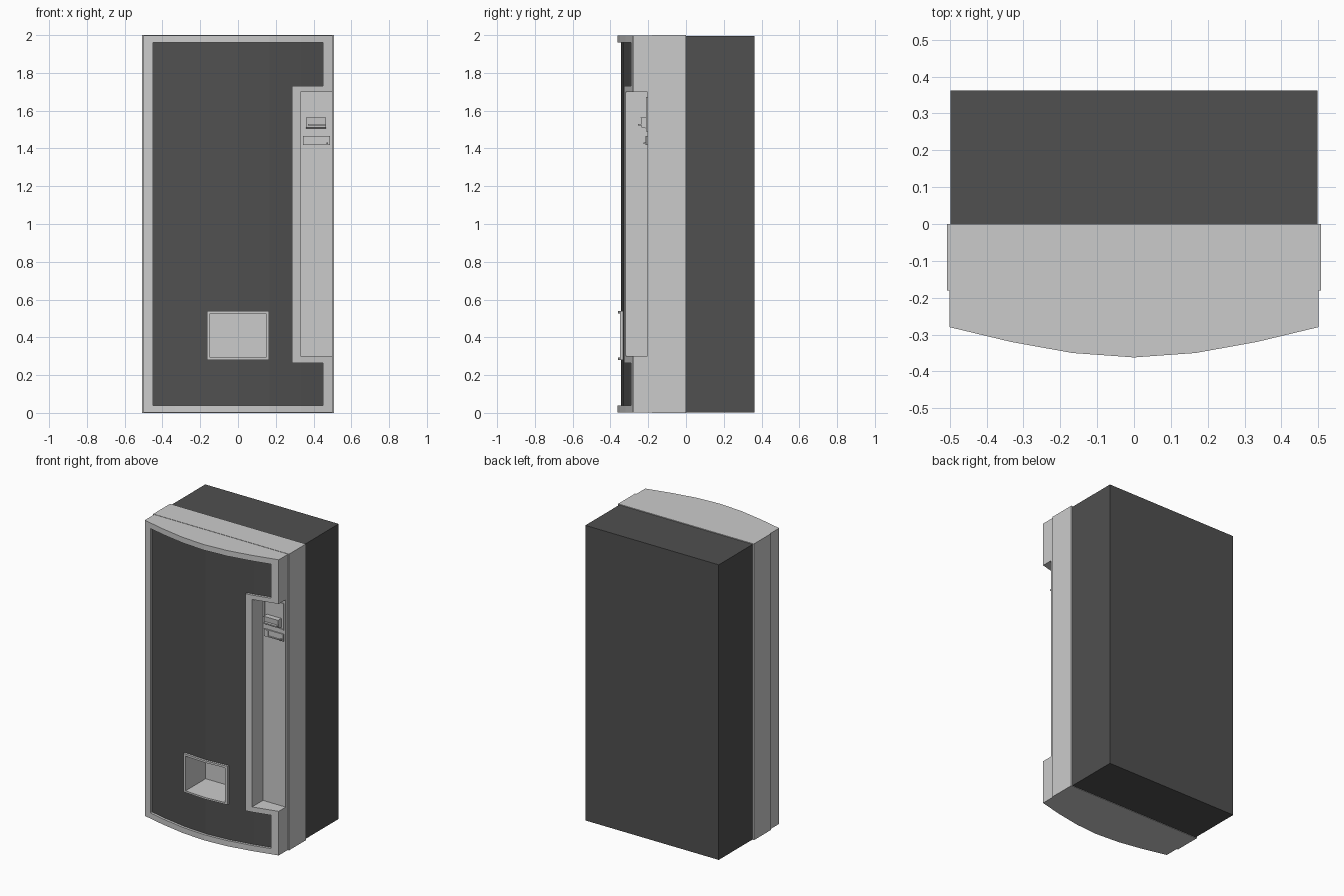
import bpy, bmesh

if "Cube" in bpy.data.objects:
    bpy.data.objects.remove(bpy.data.objects["Cube"])

dark = bpy.data.materials.new("dark_grey")
dark.diffuse_color = (0.08, 0.08, 0.08, 1)
dark.use_nodes = True
dark.node_tree.nodes["Principled BSDF"].inputs["Base Color"].default_value = dark.diffuse_color


def extrude(name, base, vec, mat=None):
    """Solid made by sweeping a closed 3D outline along a vector."""
    bm = bmesh.new()
    face = bm.faces.new([bm.verts.new(p) for p in base])
    ret = bmesh.ops.extrude_face_region(bm, geom=[face])
    bmesh.ops.translate(bm, vec=vec,
                        verts=[v for v in ret["geom"] if isinstance(v, bmesh.types.BMVert)])
    bmesh.ops.recalc_face_normals(bm, faces=bm.faces)
    me = bpy.data.meshes.new(name)
    bm.to_mesh(me)
    bm.free()
    ob = bpy.data.objects.new(name, me)
    bpy.context.collection.objects.link(ob)
    if mat:
        me.materials.append(mat)
    return ob


def box(name, x0, x1, y0, y1, z0, z1, mat=None):
    return extrude(name, [(x0, y0, z0), (x1, y0, z0), (x1, y1, z0), (x0, y1, z0)],
                   (0, 0, z1 - z0), mat)


def bowed(name, offset, back, z0, z1, mat=None):
    """Slab with the faceted curved front, shifted back by offset."""
    half = [(0.5, -0.28), (0.333, -0.32), (0.167, -0.35)]
    curve = [(-x, y) for x, y in half] + [(0, -0.362)] + half[::-1]
    pts = [(x, y + offset, z0) for x, y in curve] + [(0.5, back, z0), (-0.5, back, z0)]
    return extrude(name, pts, (0, 0, z1 - z0), mat)


def boolean(ob, op, cutter):
    cutter.hide_render = True
    mod = ob.modifiers.new("cut", "BOOLEAN")
    mod.operation, mod.solver, mod.object = op, "EXACT", cutter
    bpy.context.view_layer.objects.active = ob
    bpy.ops.object.modifier_apply(modifier=mod.name)
    bpy.data.objects.remove(cutter)


def panel_outline():
    pts = [(-0.45, 0.04), (0.45, 0.04), (0.45, 0.265), (0.285, 0.265),
           (0.285, 1.73), (0.45, 1.73), (0.45, 1.96), (-0.45, 1.96)]
    return extrude("cutter", [(x, -0.5, z) for x, z in pts], (0, 0.25, 0))


# cabinet and the collar behind the door
box("cabinet", -0.498, 0.498, 0, 0.362, 0.003, 1.995, dark)
collar = box("door_collar", -0.507, 0.507, -0.18, 0, 0, 2)

# curved door with a panel recess and a control bay open to the right
door = bowed("door_frame", 0, -0.18, 0.002, 1.998)
boolean(door, "DIFFERENCE", panel_outline())
boolean(door, "DIFFERENCE", box("cutter", 0.33, 0.6, -0.5, -0.205, 0.3, 1.7))

# dark front panel, set slightly back
panel = bowed("front_panel", 0.017, -0.24, 0, 2, dark)
boolean(panel, "INTERSECT", panel_outline())

# delivery hatch: open tray passing through panel, door and collar
for ob in (panel, door, collar):
    boolean(ob, "DIFFERENCE", box("cutter", -0.155, 0.155, -0.5, -0.125, 0.285, 0.535))
hatch = bowed("delivery_hatch", 0.002, -0.12, 0, 2)
boolean(hatch, "INTERSECT", box("cutter", -0.165, 0.165, -0.5, -0.1, 0.28, 0.54))
boolean(hatch, "DIFFERENCE", box("cutter", -0.147, 0.147, -0.5, -0.135, 0.292, 0.526))

# payment unit: rim, sloped coin tray and its lip
rim = box("payment_rim", 0.34, 0.488, -0.211, -0.203, 1.49, 1.672)
boolean(rim, "DIFFERENCE", box("cutter", 0.346, 0.482, -0.3, -0.1, 1.497, 1.666))
tray = [(-0.203, 1.505), (-0.235, 1.51), (-0.24, 1.565), (-0.203, 1.565)]
extrude("coin_tray", [(0.36, y, z) for y, z in tray], (0.107, 0, 0))
box("tray_lip", 0.37, 0.465, -0.254, -0.235, 1.522, 1.53)

# card slot plate with button and lock
slot = box("slot_plate", 0.343, 0.487, -0.213, -0.203, 1.417, 1.465)
boolean(slot, "DIFFERENCE", box("cutter", 0.374, 0.478, -0.3, -0.207, 1.424, 1.459))
box("slot_button", 0.357, 0.371, -0.217, -0.21, 1.42, 1.462)
box("slot_lock", 0.468, 0.477, -0.226, -0.205, 1.423, 1.432)
